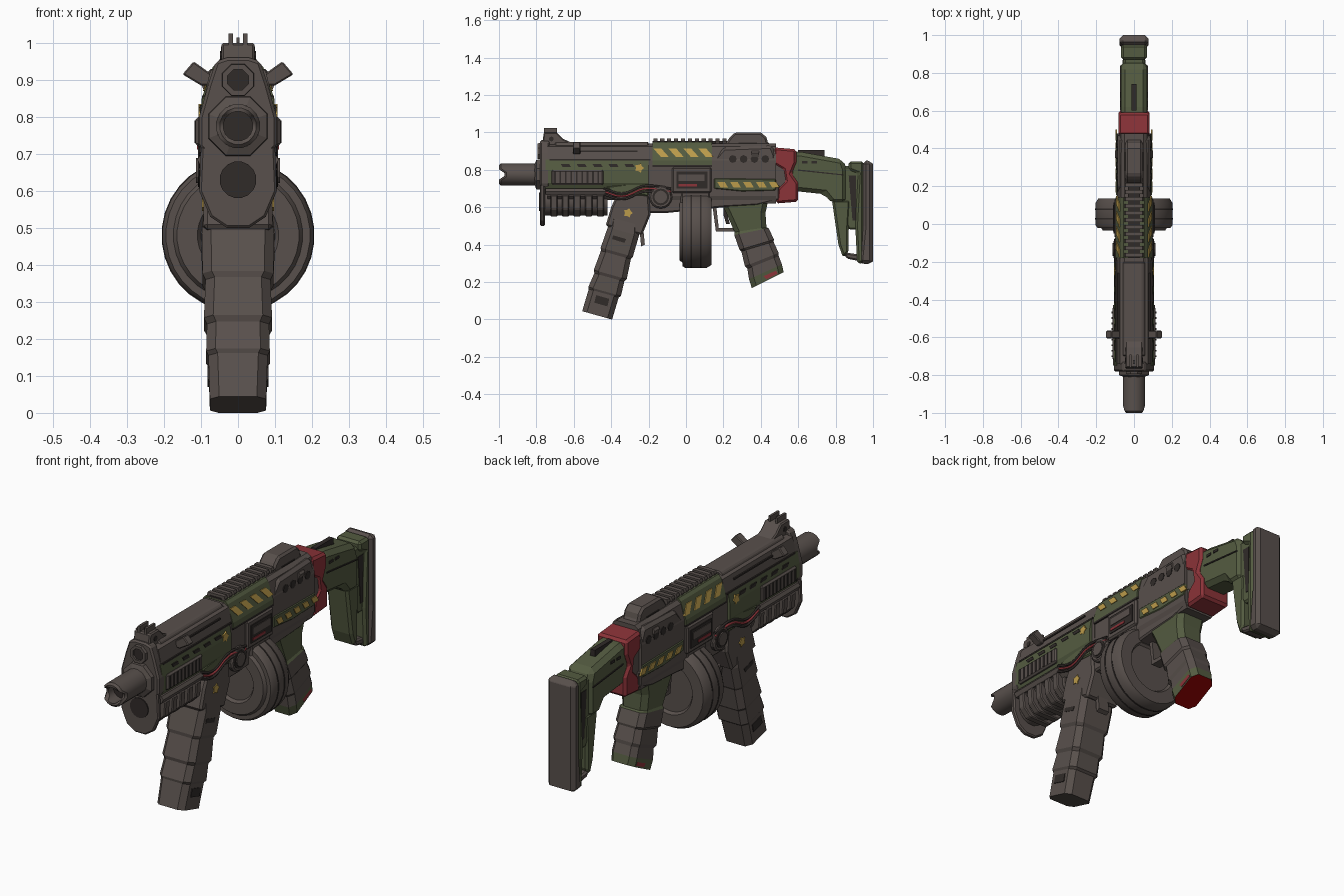
import bpy, bmesh, math

cube = bpy.data.objects.get("Cube")
if cube:
    bpy.data.objects.remove(cube, do_unlink=True)


def material(name, rgb):
    m = bpy.data.materials.new(name)
    m.use_nodes = True
    m.diffuse_color = (*rgb, 1)
    m.node_tree.nodes["Principled BSDF"].inputs["Base Color"].default_value = (*rgb, 1)
    return m


BROWN = material("gunmetal brown", (.098, .08, .072))
DARK = material("dark recess", (.03, .024, .022))
GREEN = material("olive green", (.088, .105, .052))
RED = material("faded red", (.26, .033, .04))
YELLOW = material("mustard yellow", (.5, .33, .07))
CAP = material("deep red", (.25, 0, 0))


def finish(name, bm, mats, bevel=0, smooth=False):
    bmesh.ops.remove_doubles(bm, verts=bm.verts, dist=1e-5)
    bmesh.ops.recalc_face_normals(bm, faces=bm.faces)
    me = bpy.data.meshes.new(name)
    bm.to_mesh(me)
    bm.free()
    for m in mats:
        me.materials.append(m)
    ob = bpy.data.objects.new(name, me)
    bpy.context.collection.objects.link(ob)
    if bevel:
        b = ob.modifiers.new("chamfer", 'BEVEL')
        b.width, b.segments, b.limit_method, b.angle_limit = bevel, 1, 'ANGLE', .7
    if smooth:
        me.shade_smooth()
        me.set_sharp_from_angle(angle=.6)
    return ob


def bridge(bm, rings, cap=True, closed=False):
    """Join rings of points into a solid; returns nothing but fills bm."""
    vs = [[bm.verts.new(p) for p in r] for r in rings]
    n = len(vs[0])
    pairs = list(zip(vs, vs[1:])) + ([(vs[-1], vs[0])] if closed else [])
    for k, (a, b) in enumerate(pairs):
        for i in range(n):
            j = (i + 1) % n
            bm.faces.new((a[i], a[j], b[j], b[i])).material_index = k
    if cap:
        bm.faces.new(vs[0])
        bm.faces.new(vs[-1]).material_index = len(vs) - 1


def prism(name, pts, half, mat, bevel=0, inner=None):
    """Side profile (y, z) given width along x; with inner, a mirrored pair."""
    f = half if callable(half) else lambda z: half
    bm = bmesh.new()
    if inner is None:
        bridge(bm, [[(s * f(z), y, z) for y, z in pts] for s in (-1, 1)])
    else:
        for s in (-1, 1):
            bridge(bm, [[(s * (f(z) - d), y, z) for y, z in pts] for d in (0, inner)])
    return finish(name, bm, [mat], bevel)


def plate(name, pts, surface, mat):
    f = surface if callable(surface) else lambda z: surface
    return prism(name, pts, lambda z: f(z) + .004, mat, inner=.008)


def section(name, half, y0, y1, mat, bevel=0):
    """Front outline, right half from top to bottom, run from y0 to y1."""
    outline = half + [(-x, z) for x, z in reversed(half)]
    bm = bmesh.new()
    bridge(bm, [[(x, y, z) for x, z in outline] for y in (y0, y1)])
    return finish(name, bm, [mat], bevel)


def lathe(name, prof, z, mat, n=24, smooth=True, closed=True):
    """Closed (radius, y) profile turned about a lengthwise axis at height z."""
    angs = [2 * math.pi * (i + .5) / n for i in range(n)]
    bm = bmesh.new()
    bridge(bm, [[(r * math.sin(a), y, z + r * math.cos(a)) for a in angs] for r, y in prof],
           cap=not closed, closed=closed)
    return finish(name, bm, [mat], 0, smooth)


def loft(name, rings, tilt, mats):
    """Chamfered box rings (z, y centre, half length, half width, tilt scale)."""
    bm = bmesh.new()
    out = []
    for z, yc, hy, hx, t in rings:
        c = .025
        o = [(hx, hy - c), (hx - c, hy), (c - hx, hy), (-hx, hy - c),
             (-hx, c - hy), (c - hx, -hy), (hx - c, -hy), (hx, c - hy)]
        out.append([(x, yc + y, z + tilt * t * y) for x, y in o])
    bridge(bm, out)
    return finish(name, bm, mats)


def rect(y0, y1, z0, z1, lean=0):
    return [(y0, z0), (y1, z0), (y1 - lean, z1), (y0 - lean, z1)]


def circle(y, z, r, n=12):
    return [(y + r * math.cos(2 * math.pi * i / n), z + r * math.sin(2 * math.pi * i / n)) for i in range(n)]


def star(y, z, r):
    return [(y + r * (1 - .35 * (i % 2)) * math.cos(i * math.pi / 5),
             z + r * (1 - .35 * (i % 2)) * math.sin(i * math.pi / 5)) for i in range(10)]


# Barrel with crown notches
barrel = lathe("barrel", [(.05, -1), (.06, -.99), (.06, -.78), (.04, -.78), (.04, -1)], .775, BROWN, 16)
for v in barrel.data.vertices:
    if v.co.y < -.98 and abs(v.co.z - .775) < .025:
        v.co.y += .03
lathe("barrel_bore", [(0, -.93), (.042, -.93), (.042, -.8), (0, -.8)], .775, DARK, 16)
lathe("barrel_collar", [(.06, -.81), (.085, -.8), (.09, -.75), (.06, -.75)], .775, BROWN, 8, False)
lathe("upper_tube", [(.03, -.795), (.045, -.795), (.05, -.75), (.03, -.75)], .9, BROWN, 8, False)
lathe("upper_tube_bore", [(0, -.785), (.032, -.785), (.032, -.76), (0, -.76)], .9, DARK, 8, False)

# Front housing and handguard
section("front_cap", [(.03, .96), (.06, .95), (.08, .89), (.105, .8), (.105, .72), (.06, .67)], -.78, -.73, BROWN, .008)
section("handguard_core", [(.05, .935), (.075, .925), (.092, .85), (.09, .66), (.07, .64)], -.74, -.18, BROWN)
section("handguard_shell", [(.094, .855), (.105, .80), (.105, .73), (.09, .70)], -.75, -.2, GREEN)
section("top_cover", [(.045, .95), (.06, .935), (.06, .9)], -.7, -.2, BROWN, .006)
plate("cover_seam", rect(-.73, -.19, .85, .858), .093, DARK)
plate("cover_slot", rect(-.6, -.26, .896, .904), .083, DARK)
for i in range(5):
    y = -.66 + i * .085
    plate(f"vent_slot_{i}", rect(y, y + .045, .815, .832, .01), .1, DARK)
prism("side_panel", rect(-.72, -.44, .72, .8), .115, BROWN, .008)
for i in range(9):
    y = -.705 + i * .029
    plate(f"side_panel_groove_{i}", rect(y, y + .009, .73, .79), .114, DARK)
prism("handguard_bracket", [(-.43, .71), (-.2, .74), (-.2, .66), (-.38, .67)], .1, GREEN, .006)

# Lower forward tube with ribs
section("lower_flange", [(.1, .72), (.105, .6), (.075, .53), (.03, .5)], -.78, -.755, BROWN, .006)
lathe("lower_tube", [(.075, -.77), (.075, -.42)], .63, BROWN, 16, closed=False)
lathe("lower_tube_bore", [(.05, -.785), (.05, -.76)], .63, DARK, 16, closed=False)
for i in range(5):
    y = -.725 + i * .062
    section(f"lower_rib_{i}", [(.08, .695), (.105, .66), (.1, .59), (.06, .55)], y, y + .038, BROWN, .005)
section("lower_rib_rail", [(.1, .7), (.11, .685), (.1, .665)], -.75, -.43, BROWN)

# Front sight and side prongs
prism("front_sight_base", [(-.77, .93), (-.76, 1.0), (-.69, 1.0), (-.655, .965), (-.6, .94), (-.6, .92)], .045, BROWN, .006)
prism("front_sight_ears", rect(-.76, -.69, .99, 1.025), .025, BROWN, inner=.012)
prism("front_sight_pin", rect(-.74, -.72, .99, 1.015), .004, BROWN)
plate("front_sight_holes", circle(-.72, .965, .013, 8), .044, DARK)
section("side_prongs", [(.05, .9), (.12, .95), (.15, .915), (.1, .885)], -.605, -.565, BROWN, .004)

# Receiver
section("receiver", [(.05, .94), (.07, .925), (.09, .85), (.09, .66), (.075, .62)], -.2, .48, BROWN)
section("receiver_cover", [(.055, .948), (.068, .935), (.098, .85), (.098, .825)], -.18, .14, GREEN)
slope = lambda z: .068 + (.935 - z) * .353
for i in range(4):
    y = -.135 + i * .08
    plate(f"cover_stripe_{i}", rect(y, y + .042, .87, .915, .04), slope, YELLOW)
plate("cover_edge", rect(-.18, .14, .815, .825), .094, DARK)
prism("lower_receiver", [(-.38, .68), (-.3, .72), (.5, .72), (.5, .64), (.38, .61), (.2, .6), (-.1, .57), (-.22, .57)], .082, BROWN, .008)
section("rail", [(.032, .955), (.032, .93)], -.18, .22, DARK)
for i in range(11):
    y = -.175 + i * .037
    section(f"rail_tooth_{i}", [(.045, .968), (.05, .955), (.045, .942)], y, y + .022, BROWN)
prism("ejection_frame", rect(-.075, .135, .675, .815), .104, BROWN, .008)
plate("ejection_recess", rect(-.05, .115, .7, .79), .104, DARK)
plate("ejection_bolt", rect(-.04, .1, .74, .775), .107, BROWN)
plate("ejection_red_mark", rect(-.04, .06, .712, .724), .107, RED)
prism("pivot_boss", circle(-.135, .655, .062, 16), .105, BROWN, .008)
plate("pivot_ring", circle(-.135, .655, .045, 16), .104, DARK)
plate("pivot_cap", circle(-.135, .655, .034, 12), .109, BROWN)
prism("hazard_strip", [(.15, .755), (.48, .75), (.48, .69), (.3, .685), (.15, .7)], .094, GREEN, .004)
for i in range(5):
    y = .185 + i * .069
    plate(f"hazard_stripe_{i}", rect(y, y + .04, .705, .735, .018), .094, YELLOW)
for y, z, x in ((-.25, .81, .103), (-.31, .57, .093)):
    plate("star_mark", star(y, z, .026), x, YELLOW)

# Cables along the side
for i, mat in enumerate((DARK, RED, DARK)):
    for s in (-1, 1):
        cu = bpy.data.curves.new(f"cable_{i}", 'CURVE')
        cu.dimensions, cu.bevel_depth, cu.bevel_resolution = '3D', .006, 1
        sp = cu.splines.new('BEZIER')
        sp.bezier_points.add(3)
        path = ((-.44, .7), (-.34, .675), (-.22, .715), (-.08, .7))
        for p, (y, z) in zip(sp.bezier_points, path):
            p.co = (s * .1, y, z - .016 * i)
            p.handle_left_type = p.handle_right_type = 'AUTO'
        cu.materials.append(mat)
        bpy.context.collection.objects.link(bpy.data.objects.new(f"cable_{i}", cu))

# Rear sight housing
prism("rear_housing", [(.13, .84), (.2, .92), (.46, .93), (.48, .88), (.48, .78), (.2, .78)], .088, BROWN, .015)
for i in range(4):
    plate(f"housing_hole_{i}", circle(.25 + i * .058, .858, .021, 8), .088, DARK)
prism("rear_sight", [(.19, .91), (.235, .975), (.26, 1.0), (.4, 1.0), (.43, .975), (.44, .94), (.47, .92)], .046, BROWN, .012)
plate("rear_sight_slot", rect(.28, .38, .935, .945), .046, DARK)
section("rear_sight_knobs", [(.092, .9), (.1, .89), (.092, .87)], .35, .39, BROWN)

# Drum magazine
lathe("drum", [(0, -.02), (.1, -.02), (.11, -.035), (.165, -.035), (.175, -.02), (.195, -.02), (.205, -.005),
               (.205, .11), (.19, .135), (.13, .135), (.12, .12), (0, .12)], .48, BROWN, 32)
for y in (.025, .075):
    lathe("drum_seam", [(.2, y), (.207, y), (.207, y + .008), (.2, y + .008)], .48, DARK, 32)
prism("drum_neck", rect(-.03, .13, .58, .7), .095, BROWN, .01)

# Front magazine well and slanted magazine
prism("magazine_well", [(-.43, .5), (-.4, .6), (-.36, .69), (-.2, .69), (-.19, .56), (-.235, .45)], .093, BROWN, .01)
prism("magazine_catch", [(-.25, .5), (-.23, .5), (-.22, .4), (-.24, .39)], .03, BROWN)
loft("front_magazine", [(.56, -.325, .08, .09, 1), (.47, -.335, .083, .098, 1), (.36, -.37, .086, .096, 1),
                        (.345, -.375, .08, .088, 1), (.24, -.405, .088, .092, 1), (.225, -.41, .08, .084, 1),
                        (.15, -.435, .087, .086, 1), (.14, -.44, .08, .08, 1), (.022, -.475, .08, .076, 1)], -.28, [BROWN])
plate("magazine_slot", [(-.48, .13), (-.41, .11), (-.42, .07), (-.49, .09)], .078, DARK)
plate("magazine_window", [(-.39, .45), (-.32, .43), (-.33, .41), (-.395, .43)], .095, DARK)

# Trigger and guard
prism("trigger_guard", [(.14, .62), (.16, .62), (.175, .49), (.27, .49), (.27, .47), (.16, .47)], .025, BROWN)
prism("trigger", [(.2, .62), (.235, .62), (.22, .56), (.235, .51), (.215, .51), (.2, .56)], .015, DARK)

# Pistol grip, coloured by band
loft("pistol_grip", [(.64, .31, .13, .08, 0), (.57, .32, .105, .075, 0), (.48, .345, .085, .07, .3), (.47, .35, .092, .076, .4),
                     (.4, .378, .092, .078, .6), (.39, .382, .086, .07, .6), (.32, .405, .09, .075, .8),
                     (.305, .412, .084, .068, .8), (.255, .425, .088, .07, .9), (.21, .437, .085, .065, 1)], .5,
     [GREEN, GREEN, GREEN, BROWN, BROWN, BROWN, BROWN, BROWN, GREEN, CAP])
plate("grip_tab", [(.43, .215), (.49, .245), (.475, .275), (.41, .235)], .064, RED)

# Red band joining the stock
prism("stock_band", [(.47, .92), (.59, .91), (.59, .84), (.565, .78), (.6, .73), (.6, .63), (.48, .62), (.49, .7), (.53, .74), (.52, .8), (.47, .83)], .083, RED, .012)
prism("stock_hinge", rect(.45, .56, .65, .88), .075, BROWN, .01)

# Stock
prism("stock_beam", [(.55, .9), (.62, .895), (.84, .855), (.86, .8), (.86, .62), (.78, .62), (.74, .67), (.55, .69)], .07, GREEN, .022)
plate("stock_seam", [(.6, .795), (.84, .77), (.84, .776), (.6, .802)], .07, DARK)
for y in (.62, .67):
    plate("stock_slot", rect(y, y + .03, .835, .848), .07, DARK)
section("stock_spine", [(.012, .905), (.014, .87)], .6, .74, DARK)
prism("stock_upper_web", [(.84, .82), (.94, .82), (.94, .48), (.87, .48), (.8, .6)], .055, GREEN, .01)
prism("stock_strut", [(.78, .64), (.88, .64), (.87, .48), (.87, .36), (.84, .33), (.815, .4)], .06, GREEN, .012)
prism("stock_foot", [(.84, .36), (.94, .345), (.94, .31), (.86, .325)], .055, BROWN, .008)
prism("stock_web_groove", [(.87, .77), (.91, .77), (.91, .53), (.89, .53)], .058, DARK)
prism("butt_plate", [(.87, .845), (.95, .845), (.95, .3), (.915, .3), (.905, .5), (.92, .78), (.87, .8)], .068, GREEN, .012)
prism("butt_pad", [(.945, .85), (.99, .85), (1, .83), (1, .31), (.99, .295), (.925, .3), (.945, .5)], .076, BROWN, .018)
